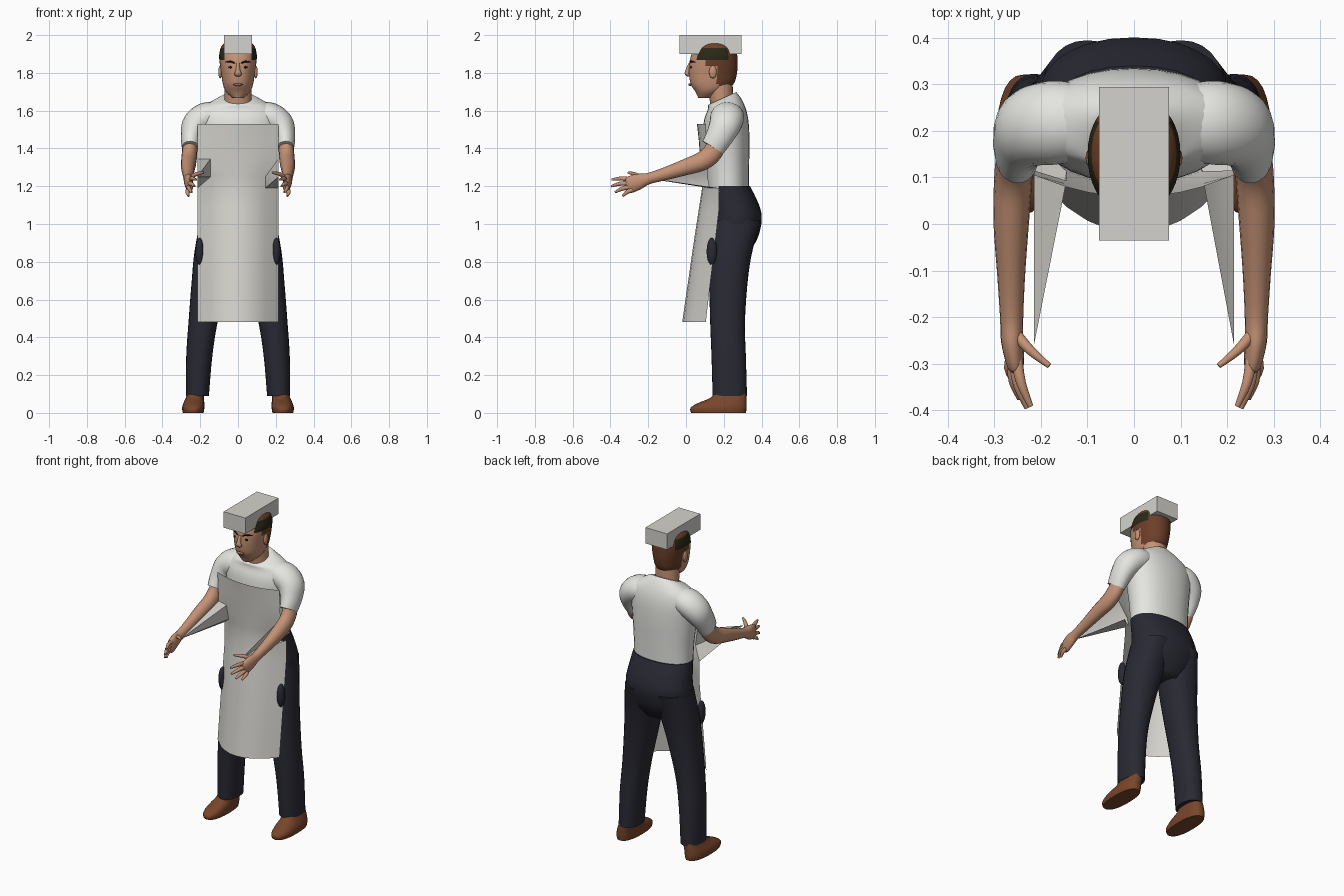
import bpy, bmesh, math
from mathutils import Vector


def material(name, r, g, b):
    m = bpy.data.materials.new(name)
    m.diffuse_color = (r, g, b, 1)
    return m


SKIN = material("skin", 0.56, 0.29, 0.18)
SHIRT = material("shirt white", 0.78, 0.78, 0.75)
LINEN = material("apron linen", 0.66, 0.65, 0.61)
NAVY = material("trouser navy", 0.022, 0.022, 0.034)
LEATHER = material("shoe leather", 0.19, 0.06, 0.024)
HAIR = material("hair brown", 0.15, 0.05, 0.022)
OLIVE = material("dark olive hair", 0.024, 0.022, 0.008)
BLACK = material("brow black", 0.01, 0.008, 0.007)
LIPS = material("lips", 0.36, 0.14, 0.09)


def finish(name, bm, mats, angle=60):
    bmesh.ops.recalc_face_normals(bm, faces=bm.faces)
    me = bpy.data.meshes.new(name)
    bm.to_mesh(me)
    bm.free()
    ob = bpy.data.objects.new(name, me)
    bpy.context.collection.objects.link(ob)
    for m in mats:
        me.materials.append(m)
    bpy.ops.object.select_all(action='DESELECT')
    ob.select_set(True)
    bpy.context.view_layer.objects.active = ob
    bpy.ops.object.shade_smooth_by_angle(angle=math.radians(angle))
    return ob


def resample(rows, steps):
    """Catmull-Rom through the given rows of numbers."""
    out = []
    for i in range(len(rows) - 1):
        p = [rows[max(i - 1, 0)], rows[i], rows[i + 1], rows[min(i + 2, len(rows) - 1)]]
        for k in range(steps):
            t = k / steps
            out.append([0.5 * (2 * b + (c - a) * t + (2 * a - 5 * b + 4 * c - d) * t * t
                               + (3 * b - a - 3 * c + d) * t ** 3) for a, b, c, d in zip(*p)])
    return out + [list(rows[-1])]


def skin_rings(name, rings, mats, rule=None):
    bm = bmesh.new()
    vs = [[bm.verts.new(co) for co in r] for r in rings]
    n = len(vs[0])
    for a, b in zip(vs, vs[1:]):
        for i in range(n):
            bm.faces.new((a[i], a[(i + 1) % n], b[(i + 1) % n], b[i]))
    bm.faces.new(vs[0])
    bm.faces.new(vs[-1])
    if rule:
        for f in bm.faces:
            f.material_index = rule(f.calc_center_median())
    return finish(name, bm, mats)


def loft(name, rows, mats, power=2.0, steps=4, n=28, rule=None):
    """Rows of (z, cx, cy, rx, ry, tilt) joined as rounded sections."""
    rings = []
    for z, cx, cy, rx, ry, tilt in resample(rows, steps):
        ring = []
        for i in range(n):
            a = 2 * math.pi * i / n
            c, s = math.cos(a), math.sin(a)
            dx = rx * math.copysign(abs(c) ** (2 / power), c)
            dy = ry * math.copysign(abs(s) ** (2 / power), s)
            ring.append((cx + dx, cy + dy, z + tilt * dy))
        rings.append(ring)
    return skin_rings(name, rings, mats, rule)


def tube(name, rows, mat, ref=(1, 0, 0), steps=4, n=16):
    """Rows of (x, y, z, radius along ref, other radius) swept along the path."""
    pts = resample(rows, steps)
    rings = []
    for i, p in enumerate(pts):
        t = (Vector(pts[min(i + 1, len(pts) - 1)][:3]) - Vector(pts[max(i - 1, 0)][:3])).normalized()
        u = Vector(ref)
        u = (u - t * u.dot(t)).normalized()
        w = t.cross(u)
        rings.append([Vector(p[:3]) + u * p[3] * math.cos(2 * math.pi * k / n)
                      + w * p[4] * math.sin(2 * math.pi * k / n) for k in range(n)])
    return skin_rings(name, rings, [mat])


def ball(name, loc, size, mat):
    bm = bmesh.new()
    bmesh.ops.create_uvsphere(bm, u_segments=16, v_segments=10, radius=1)
    for v in bm.verts:
        v.co = Vector([c * s + o for c, s, o in zip(v.co, size, loc)])
    return finish(name, bm, [mat])


# Shirt body with a scooped collar
loft("shirt", [(1.17, 0, 0.222, 0.186, 0.110, 0), (1.30, 0, 0.218, 0.190, 0.116, 0),
               (1.45, 0, 0.212, 0.205, 0.124, 0), (1.55, 0, 0.213, 0.215, 0.117, 0),
               (1.61, 0, 0.215, 0.198, 0.100, 0.05), (1.645, 0, 0.205, 0.145, 0.088, 0.2),
               (1.665, 0, 0.192, 0.092, 0.074, 0.45)], [SHIRT], 2.2)

# Trouser seat
loft("trouser_seat", [(0.84, 0, 0.245, 0.10, 0.08, 0), (0.92, 0, 0.252, 0.185, 0.125, 0),
                      (1.02, 0, 0.265, 0.207, 0.136, 0), (1.10, 0, 0.255, 0.20, 0.132, 0),
                      (1.20, 0, 0.226, 0.189, 0.114, 0)], [NAVY], 2.2)

# Neck and head, hair coloured by region
loft("neck", [(1.58, 0, 0.195, 0.075, 0.062, 0), (1.66, 0, 0.187, 0.072, 0.062, 0),
              (1.78, 0, 0.175, 0.070, 0.072, 0)], [SKIN])


def head_colour(c):
    if abs(c.x) > 0.06 and 1.865 < c.z < 1.935 and 0.06 < c.y < 0.22:
        return 2
    if c.z > 1.90 or (c.y > 0.165 and c.z > 1.735) or (c.y > 0.11 and c.z > 1.84):
        return 1
    return 0


loft("head", [(1.668, 0, 0.10, 0.030, 0.035, 0), (1.70, 0, 0.122, 0.064, 0.072, 0),
              (1.74, 0, 0.138, 0.080, 0.113, 0), (1.80, 0, 0.143, 0.089, 0.127, 0),
              (1.86, 0, 0.146, 0.098, 0.127, 0), (1.90, 0, 0.150, 0.099, 0.120, 0),
              (1.94, 0, 0.152, 0.088, 0.104, 0), (1.965, 0, 0.152, 0.062, 0.075, 0),
              (1.98, 0, 0.152, 0.015, 0.020, 0)], [SKIN, HAIR, OLIVE], 2.15, 5, 40, head_colour)

# Face
tube("nose", [(0, 0.022, 1.85, 0.008, 0.008), (0, 0.010, 1.815, 0.012, 0.012),
              (0, 0.006, 1.795, 0.019, 0.012), (0, 0.02, 1.785, 0.014, 0.006)], SKIN)
ball("lips", (0, 0.022, 1.738), (0.026, 0.010, 0.007), LIPS)

# Flat cap running front to back
bm = bmesh.new()
bmesh.ops.create_cube(bm, size=1)
for v in bm.verts:
    v.co = (v.co.x * 0.15, 0.13 + v.co.y * 0.33, 1.95 + v.co.z * 0.10)
finish("cap", bm, [LINEN], 30)

# Apron sheet: curved rows of (z, centre y, edge y), one edge point pulled to each hand
rows = [(0.48, -0.02, 0.105), (0.64, 0.003, 0.123), (0.80, 0.026, 0.142), (0.95, 0.048, 0.16),
        (1.08, 0.068, 0.175), (1.19, 0.085, 0.175), (1.25, 0.083, -0.26), (1.345, 0.075, 0.115),
        (1.44, 0.068, 0.108), (1.53, 0.058, 0.105)]
half = [0.05, 0.10, 0.145, 0.215]
cols = [-x for x in reversed(half)] + [0] + half
bm = bmesh.new()
grid = []
for z, yc, ye in rows:
    line = []
    for x in cols:
        edge = 0.15 if ye < 0 and abs(x) < 0.2 else ye
        line.append(bm.verts.new((x, yc + (edge - yc) * (x / 0.215) ** 2, z)))
    grid.append(line)
for a, b in zip(grid, grid[1:]):
    for i in range(len(cols) - 1):
        q = (a[i], a[i + 1], b[i + 1], b[i])
        bm.faces.new(q)
bmesh.ops.triangulate(bm, faces=bm.faces)
finish("apron", bm, [LINEN], 50)

# Paired parts
for s, side in ((1, "left"), (-1, "right")):
    def flip(pts):
        return [(s * p[0],) + tuple(p[1:]) for p in pts]

    # Trouser leg, and the thigh showing through the apron edge
    loft(side + "_trouser_leg", [(z, s * cx, cy, rx, ry, 0) for z, cx, cy, rx, ry in (
        (1.02, 0.100, 0.265, 0.100, 0.130), (0.85, 0.125, 0.238, 0.106, 0.112),
        (0.70, 0.150, 0.225, 0.095, 0.102), (0.48, 0.185, 0.220, 0.077, 0.092),
        (0.30, 0.205, 0.226, 0.069, 0.091), (0.09, 0.215, 0.232, 0.061, 0.091))], [NAVY], 2.2)
    ball(side + "_thigh_patch", (s * 0.203, 0.137, 0.855), (0.022, 0.028, 0.072), NAVY)

    # Shoe
    loft(side + "_shoe", [(z, s * cx, cy, rx, ry, 0) for z, cx, cy, rx, ry in (
        (0.0, 0.237, 0.172, 0.055, 0.145), (0.025, 0.237, 0.172, 0.059, 0.149),
        (0.05, 0.234, 0.190, 0.056, 0.131), (0.08, 0.228, 0.225, 0.048, 0.096),
        (0.12, 0.220, 0.238, 0.044, 0.080))], [LEATHER], 2.4, 3)

    # Sleeve and arm
    tube(side + "_sleeve", flip([(0.10, 0.215, 1.575, 0.08, 0.07), (0.17, 0.218, 1.565, 0.09, 0.078),
                                 (0.222, 0.207, 1.525, 0.085, 0.075), (0.246, 0.178, 1.465, 0.073, 0.058),
                                 (0.252, 0.142, 1.405, 0.064, 0.046)]), SHIRT, (0, 1, 0), 5, 20)
    tube(side + "_arm", flip([(0.245, 0.175, 1.46, 0.040, 0.050), (0.256, 0.145, 1.385, 0.040, 0.052),
                              (0.260, 0.09, 1.335, 0.041, 0.050), (0.264, 0.0, 1.302, 0.038, 0.043),
                              (0.264, -0.11, 1.266, 0.030, 0.034), (0.263, -0.20, 1.240, 0.025, 0.030),
                              (0.262, -0.25, 1.225, 0.024, 0.042), (0.255, -0.30, 1.207, 0.019, 0.044),
                              (0.252, -0.315, 1.203, 0.010, 0.030)]), SKIN)

    # Fingers: (knuckle, tip)
    for name, a, b in (("index_finger", (0.252, -0.29, 1.235), (0.222, -0.392, 1.235)),
                       ("middle_finger", (0.256, -0.30, 1.215), (0.230, -0.395, 1.200)),
                       ("ring_finger", (0.260, -0.30, 1.195), (0.246, -0.375, 1.168)),
                       ("little_finger", (0.263, -0.285, 1.180), (0.262, -0.335, 1.148)),
                       ("thumb", (0.255, -0.235, 1.242), (0.182, -0.305, 1.272))):
        mid = [(p + q) / 2 + d for p, q, d in zip(a, b, (0.006, 0, 0.006))]
        tube(side + "_" + name, flip([(*a, 0.012, 0.013), (*mid, 0.011, 0.011), (*b, 0.006, 0.006)]),
             SKIN, (0, 0, 1), 3, 10)

    # Ear, eye and brow
    ball(side + "_ear", (s * 0.094, 0.142, 1.805), (0.010, 0.020, 0.034), SKIN)
    ball(side + "_eye", (s * 0.036, 0.027, 1.830), (0.015, 0.005, 0.006), BLACK)
    tube(side + "_brow", flip([(0.014, 0.022, 1.850, 0.004, 0.004), (0.040, 0.028, 1.860, 0.005, 0.005),
                               (0.066, 0.050, 1.856, 0.003, 0.003)]), BLACK, (0, 0, 1), 3, 8)
